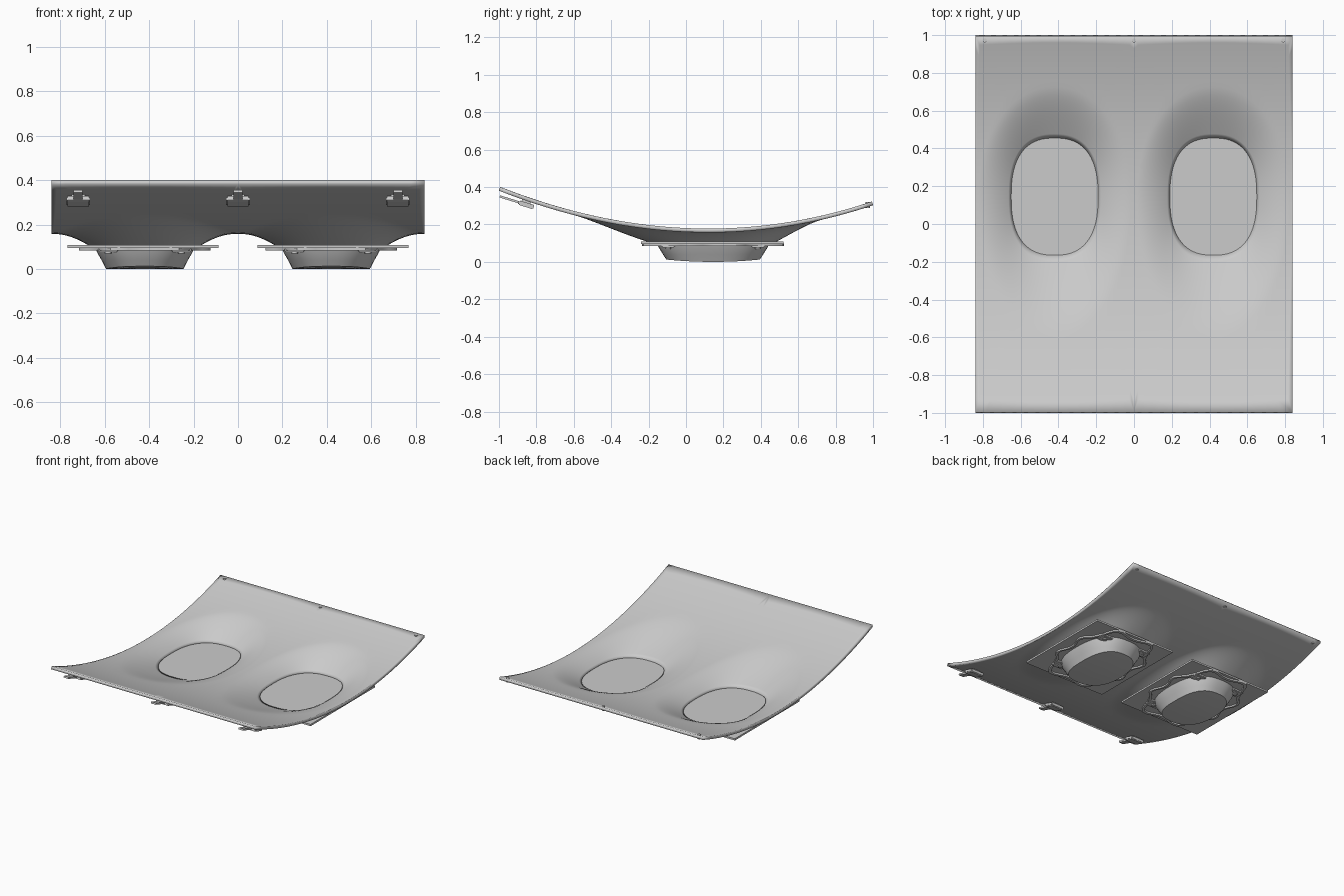
import bpy, bmesh, math
from mathutils import Matrix

cube = bpy.data.objects.get("Cube")
if cube:
    bpy.data.objects.remove(cube, do_unlink=True)

grey = bpy.data.materials.new("light_grey")
grey.use_nodes = True
grey.diffuse_color = (0.6, 0.6, 0.6, 1)
grey.node_tree.nodes["Principled BSDF"].inputs["Base Color"].default_value = (0.6, 0.6, 0.6, 1)

CX, CY = 0.42, 0.145        # window centre
HX, HY = 0.23, 0.31         # window half size
EDGE_X, EDGE_Y = 0.84, 0.994
SKIN = 0.021


def finish(name, bm, smooth=None):
    bmesh.ops.recalc_face_normals(bm, faces=bm.faces)
    mesh = bpy.data.meshes.new(name)
    bm.to_mesh(mesh)
    bm.free()
    obj = bpy.data.objects.new(name, mesh)
    bpy.context.collection.objects.link(obj)
    mesh.materials.append(grey)
    if smooth:
        bpy.ops.object.select_all(action='DESELECT')
        obj.select_set(True)
        bpy.context.view_layer.objects.active = obj
        bpy.ops.object.shade_smooth_by_angle(angle=math.radians(smooth))
    return obj


def loft(bm, rings, closed=False):
    """Join rings of points with quads."""
    loops = [[bm.verts.new(p) for p in ring] for ring in rings]
    pairs = list(zip(loops, loops[1:]))
    if closed:
        pairs.append((loops[-1], loops[0]))
    for a, b in pairs:
        for i in range(len(a)):
            j = (i + 1) % len(a)
            bm.faces.new((a[i], a[j], b[j], b[i]))
    return loops


def box(name, centre, size, tilt=0.0, bevel=0.0):
    bm = bmesh.new()
    m = (Matrix.Translation(centre) @ Matrix.Rotation(tilt, 4, 'X')
         @ Matrix.Diagonal((*size, 1)))
    bmesh.ops.create_cube(bm, size=1, matrix=m)
    if bevel:
        bmesh.ops.bevel(bm, geom=bm.edges[:], offset=bevel, segments=2, affect='EDGES')
    return finish(name, bm)


def pin(name, centre, radius, depth):
    bm = bmesh.new()
    bmesh.ops.create_cone(bm, cap_ends=True, segments=16, radius1=radius, radius2=radius,
                          depth=depth, matrix=Matrix.Translation(centre))
    return finish(name, bm, 40)


def oval(angle, hx, hy, n=2.5):
    """Point of a rounded window outline in the given direction."""
    c, s = math.cos(angle), math.sin(angle)
    r = (abs(c / hx) ** n + abs(s / hy) ** n) ** (-1 / n)
    return r * c, r * s


def sheet_z(y):
    u = y - 0.12
    return 0.178 + 0.185 * u * u + 0.005 * u ** 3


# Curved panel: rings run from the window edge, over the dish, to the border
border = []
NX, NY = 14, 30
for i in range(NX):
    border.append((EDGE_X * i / NX, -EDGE_Y))
for i in range(NY):
    border.append((EDGE_X, -EDGE_Y + 2 * EDGE_Y * i / NY))
for i in range(NX):
    border.append((EDGE_X - EDGE_X * i / NX, EDGE_Y))
for i in range(NY):
    border.append((0, EDGE_Y - 2 * EDGE_Y * i / NY))

DISH, OUTER = 12, 8
rings = [[] for _ in range(DISH + OUTER + 1)]
for bx, by in border:
    a = math.atan2(by - CY, bx - CX)
    hx, hy = oval(a, HX, HY)
    dx, dy = oval(a, 0.40, 0.58 if by > CY else 0.74, 2.1)
    for k in range(DISH + OUTER + 1):
        if k <= DISH:
            t = k / DISH
            x, y = CX + hx + (dx - hx) * t, CY + hy + (dy - hy) * t
            w = (1 - t) ** 1.8
        else:
            t = (k - DISH) / OUTER
            x, y = CX + dx + (bx - CX - dx) * t, CY + dy + (by - CY - dy) * t
            w = 0
        z = sheet_z(y)
        rings[k].append((x, y, z + (0.116 - z) * w))
bm = bmesh.new()
loft(bm, rings)
panel = finish("curved_panel", bm, 40)
if sum(p.normal.z for p in panel.data.polygons) < 0:
    panel.data.flip_normals()
mirror = panel.modifiers.new("Mirror", 'MIRROR')
mirror.use_clip = True
solid = panel.modifiers.new("Thickness", 'SOLIDIFY')
solid.thickness = SKIN
solid.offset = -1

STEPS = 64
ANGLES = [2 * math.pi * i / STEPS for i in range(STEPS)]

for side, word in ((1, "left"), (-1, "right")):
    wx = CX * side

    # Flat backing plate, showing through the opening as the pane
    box(word + "_window_plate", (wx + 0.007 * side, 0.14, 0.102), (0.68, 0.76, 0.013))

    # Tapered window well with a gently bowed bottom
    bm = bmesh.new()
    rings = []
    for hx, hy, z in ((0.225, 0.30, 0.1), (0.215, 0.29, 0.075),
                      (0.195, 0.268, 0.04), (0.174, 0.25, None),
                      (0.11, 0.16, None), (0.05, 0.07, None)):
        ring = []
        for a in ANGLES:
            x, y = oval(a, hx, hy)
            ring.append((wx + x, CY + y, 0.2 * y * y if z is None else z))
        rings.append(ring)
    loops = loft(bm, rings)
    bm.faces.new(loops[-1])
    finish(word + "_window_well", bm, 40)

    # Scalloped retaining ring under the plate
    bm = bmesh.new()
    rings = [[], [], [], []]
    for a in ANGLES:
        flare = 1.07 + 0.17 * abs(math.cos(4 * a + math.pi / 2)) ** 3
        for ring, grow, z in zip(rings, (0, 0.07, 0.07, 0), (0.084, 0.084, 0.097, 0.097)):
            x, y = oval(a, HX * (flare + grow), HY * (flare + grow))
            ring.append((wx + x, CY + y, z))
    loft(bm, rings, closed=True)
    finish(word + "_retaining_ring", bm, 30)

    # Corner clips
    for sx in (-1, 1):
        for sy in (-1, 1):
            c = (wx + 0.165 * sx, CY + 0.24 * sy)
            box(word + "_corner_clip", (*c, 0.086), (0.09, 0.07, 0.018), bevel=0.004)
            pin(word + "_clip_screw", (*c, 0.078), 0.016, 0.016)

# Mounting brackets beneath the front edge
for x in (-0.72, 0, 0.72):
    tilt = -0.30
    box("bracket_tongue", (x, -0.905, 0.322), (0.04, 0.19, 0.012), tilt)
    box("bracket_body", (x, -0.855, 0.305), (0.106, 0.085, 0.024), tilt, 0.005)
    box("bracket_pad", (x, -0.855, 0.318), (0.06, 0.05, 0.02), tilt)

# Fixing pins along the back edge
for x in (-0.79, 0, 0.79):
    pin("fixing_pin", (x, 0.972, sheet_z(0.972) - 0.011), 0.011, 0.032)
